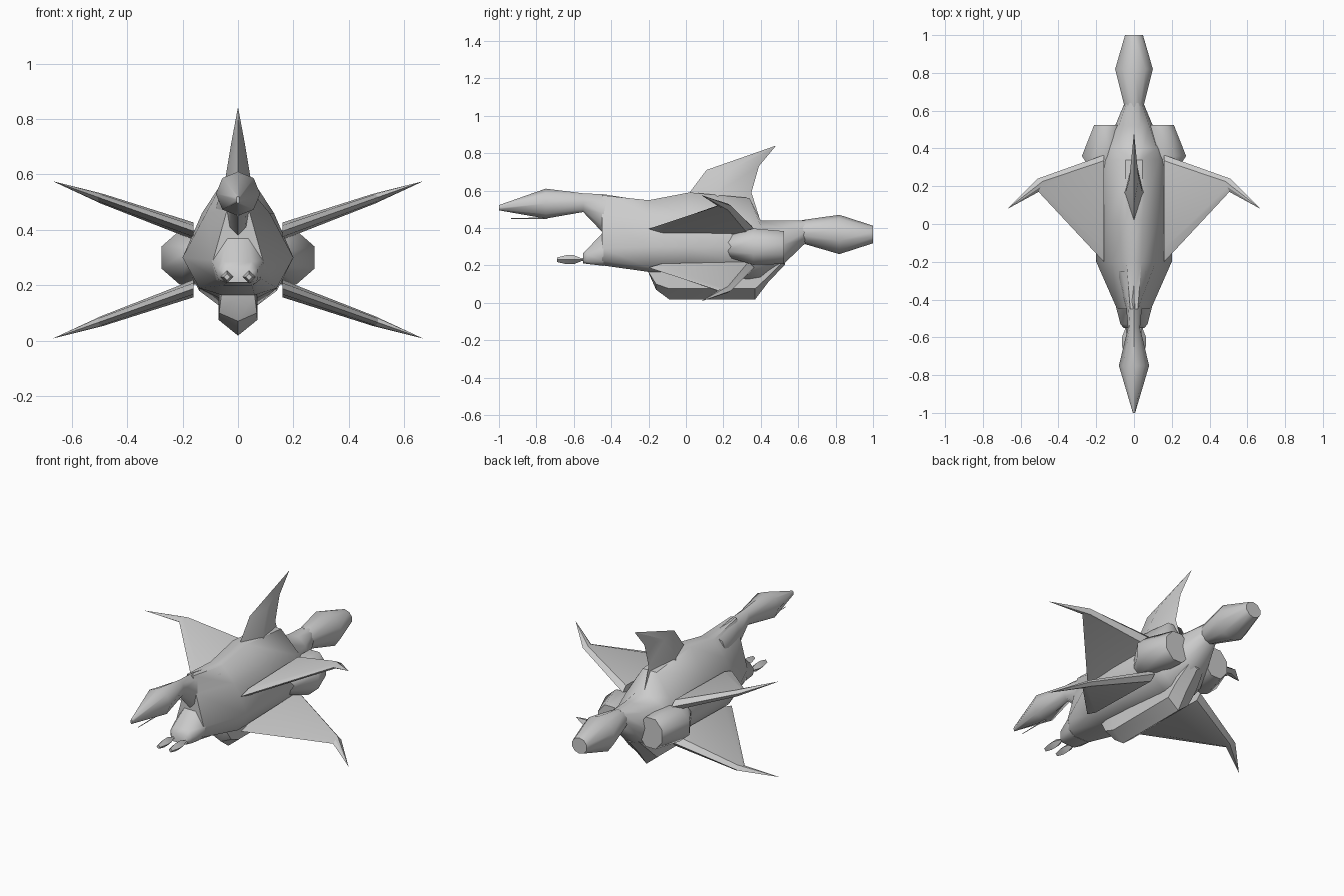
import bpy, bmesh
from math import cos, sin, pi, radians

if "Cube" in bpy.data.objects:
    bpy.data.objects.remove(bpy.data.objects["Cube"])


def loft(name, rings, angle=40):
    """Skin a list of equal-length point rings and cap both ends."""
    bm = bmesh.new()
    rows = [[bm.verts.new(p) for p in r] for r in rings]
    n = len(rows[0])
    for a, b in zip(rows, rows[1:]):
        for i in range(n):
            bm.faces.new((a[i], a[(i + 1) % n], b[(i + 1) % n], b[i]))
    bm.faces.new(rows[0])
    bm.faces.new(rows[-1])
    bmesh.ops.remove_doubles(bm, verts=bm.verts, dist=0.0005)
    bmesh.ops.triangulate(bm, faces=[f for f in bm.faces if len(f.verts) > 4])
    bmesh.ops.recalc_face_normals(bm, faces=bm.faces)
    me = bpy.data.meshes.new(name)
    bm.to_mesh(me)
    bm.free()
    ob = bpy.data.objects.new(name, me)
    bpy.context.collection.objects.link(ob)
    bpy.ops.object.select_all(action='DESELECT')
    ob.select_set(True)
    bpy.context.view_layer.objects.active = ob
    bpy.ops.object.shade_smooth_by_angle(angle=radians(angle))
    return ob


def section(y, *half):
    """Symmetric ring from right-half (x, z) points, top to bottom."""
    return [(x, y, z) for x, z in half] + [(-x, y, z) for x, z in reversed(half)]


def ring(y, cx, cz, rx, rz, n=8, rot=pi / 8):
    return [(cx + rx * cos(rot + 2 * pi * i / n), y, cz + rz * sin(rot + 2 * pi * i / n))
            for i in range(n)]


# Main hull running back into the tail waist
loft("hull", [
    section(-.45, (.02, .575), (.04, .47), (.09, .29), (.08, .225), (.05, .2)),
    section(-.2, (.04, .548), (.115, .46), (.2, .30), (.14, .19), (.06, .165)),
    section(.02, (.045, .59), (.13, .46), (.2, .30), (.14, .19), (.06, .15)),
    section(.34, (.045, .56), (.13, .43), (.2, .30), (.14, .18), (.06, .12)),
    section(.40, (.05, .44), (.12, .41), (.18, .30), (.13, .19), (.06, .13)),
    section(.52, (.03, .44), (.08, .40), (.10, .31), (.08, .24), (.03, .205)),
    section(.64, (.02, .44), (.04, .42), (.05, .38), (.04, .34), (.02, .32)),
], 55)

# Tail bulb
loft("tail_bulb", [ring(.62, 0, .38, .052, .062, 10, pi / 10 * 5),
                   ring(.82, 0, .365, .105, .105, 10, pi / 2),
                   ring(1.0, 0, .365, .05, .047, 10, pi / 2)], 55)

# Neck and head
loft("neck_and_head", [
    ring(-1.0, 0, .508, .006, .014, 8, pi / 2),
    ring(-.75, 0, .53, .08, .08, 8, pi / 2),
    ring(-.55, 0, .535, .032, .05, 8, pi / 2),
    ring(-.44, 0, .475, .042, .105, 8, pi / 2),
    ring(-.25, 0, .46, .09, .09, 8, pi / 2)], 50)

# Lower snout below the neck notch
loft("snout", [
    section(-.55, (.04, .265), (.055, .25), (.055, .225), (.04, .21)),
    section(-.53, (.05, .285), (.072, .26), (.07, .22), (.045, .208)),
    section(-.44, (.035, .38), (.095, .29), (.08, .22), (.05, .197))], 50)

# Belly keel
loft("belly_keel", [
    section(-.2, (.06, .22), (.06, .165), (.0, .16)),
    section(-.16, (.07, .21), (.068, .10), (.0, .07)),
    section(-.09, (.07, .21), (.07, .075), (.0, .018)),
    section(.37, (.07, .21), (.07, .075), (.0, .018)),
    section(.44, (.07, .25), (.07, .14), (.0, .11)),
    section(.53, (.05, .3), (.05, .23), (.0, .205))], 30)

# Dorsal fin
def fin_ring(z, y0, y1, w, dz=0):
    ym = y0 + .45 * (y1 - y0)
    return [(0, y0, z), (w, ym, z), (0, y1, z + dz), (-w, ym, z)]

loft("dorsal_fin", [fin_ring(.43, -.04, .40, .085),
                    fin_ring(.59, .02, .35, .045),
                    fin_ring(.71, .11, .39, .025, .02),
                    fin_ring(.838, .475, .48, .001)], 50)

# Four crossed wings: bevelled plates with forward-swept tips
MID = .2915
OUTER = [(.16, -.20), (.16, .365), (.51, .24), (.67, .08), (.505, .17)]
INNER = [(.16, -.13), (.16, .335), (.49, .225), (.67, .08), (.50, .195)]
THICK = [.022, .033, .018, 0, .014]

def wing_ring(outline, sx, sz, side):
    pts = []
    for (x, y), t in zip(outline, THICK):
        z = .395 + .355 * (x - .16) + side * t * .95
        pts.append((sx * (x - (side * t * .3 if x > .2 else 0)), y, MID + sz * (z - MID)))
    return pts

for sx, lr in ((1, "right"), (-1, "left")):
    for sz, ul in ((1, "upper"), (-1, "lower")):
        loft(f"{ul}_wing_{lr}", [wing_ring(INNER, sx, sz, -1),
                                 wing_ring(OUTER, sx, sz, 0),
                                 wing_ring(INNER, sx, sz, 1)], 25)
    # Side engine pods
    loft(f"engine_pod_{lr}", [ring(.22, sx * .14, .30, .05, .06),
                              ring(.36, sx * .165, .30, .12, .105),
                              ring(.525, sx * .135, .295, .082, .095)], 50)
    # Small nose guns
    loft(f"nose_gun_{lr}", [ring(y, sx * .04, .23, r, r, 4, 0) for y, r in
                            ((-.69, .012), (-.64, .024), (-.60, .024),
                             (-.56, .008), (-.50, .008))], 30)

# Thin spike beneath the head
loft("chin_spike", [ring(-.935, 0, .45, .002, .002, 4, 0),
                    ring(-.74, 0, .452, .006, .005, 4, 0)])
